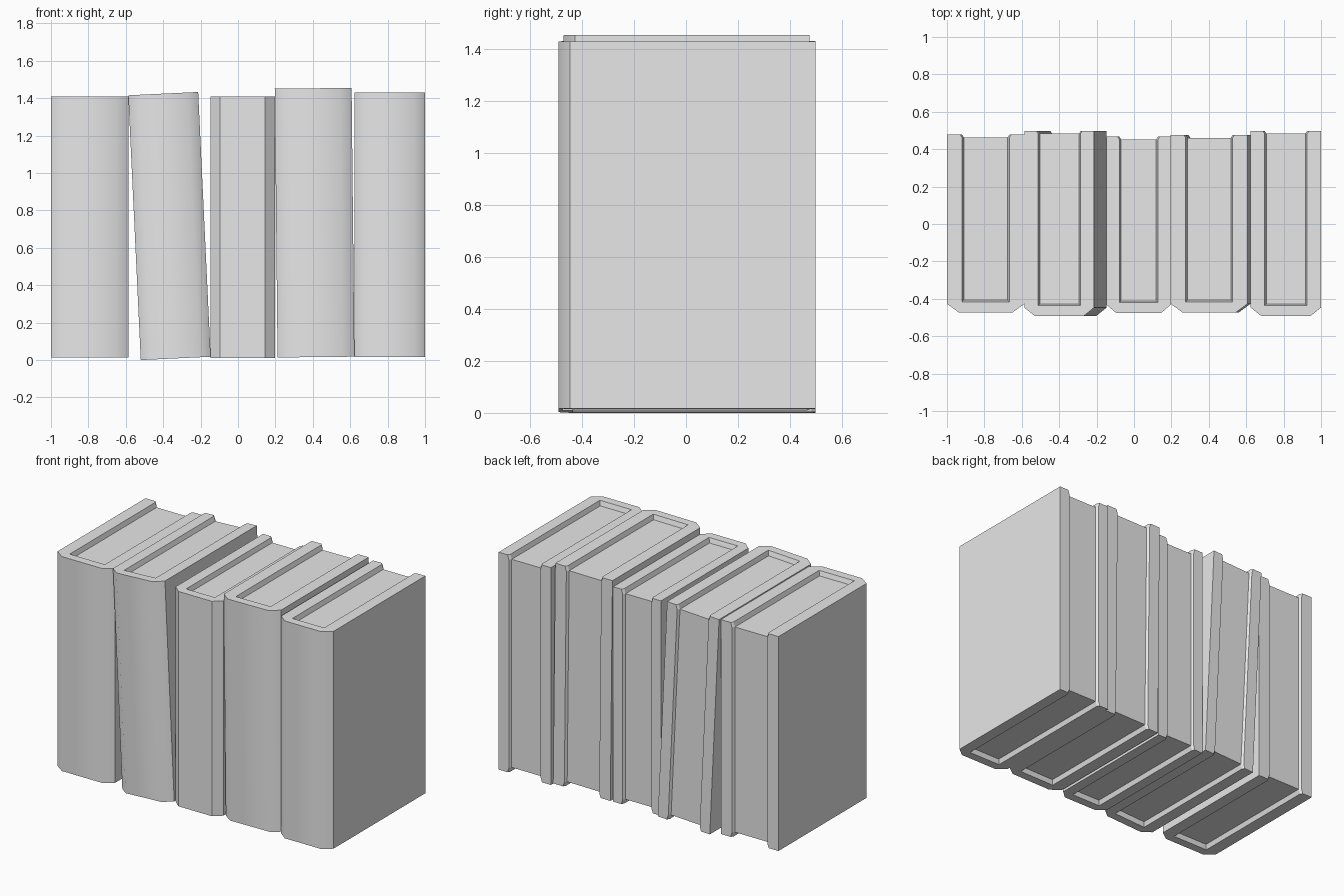
import bpy, bmesh, math

cube = bpy.data.objects.get("Cube")
if cube:
    bpy.data.objects.remove(cube, do_unlink=True)

grey = bpy.data.materials.new("light_grey")
grey.use_nodes = True
colour = (0.8, 0.8, 0.8, 1)
grey.diffuse_color = colour
grey.node_tree.nodes["Principled BSDF"].inputs["Base Color"].default_value = colour

RECESS = 0.03    # depth of the pages below the cover rim
SLOPE = 0.01     # inward slant of the rim
BACK = 0.015     # depth of the pages behind the cover edges
SPINE = 0.055    # spine thickness


def make_object(name, bm, x, z, lean):
    bmesh.ops.recalc_face_normals(bm, faces=bm.faces)
    # Smooth only the rounded spine; keep the cover corners crisp
    for face in bm.faces:
        face.smooth = name.endswith("cover") and face.normal.y < -0.3
    for edge in bm.edges:
        edge.smooth = edge.calc_face_angle(0) < math.radians(40)
    mesh = bpy.data.meshes.new(name)
    bm.to_mesh(mesh)
    bm.free()
    mesh.materials.append(grey)
    obj = bpy.data.objects.new(name, mesh)
    bpy.context.collection.objects.link(obj)
    obj.location = (x, 0, z)
    obj.rotation_euler.y = math.radians(lean)


def loft(levels):
    """Join equal outlines, given as (z, points), into a closed solid."""
    bm = bmesh.new()
    rings = [[bm.verts.new((px, py, z)) for px, py in pts] for z, pts in levels]
    for low, high in zip(rings, rings[1:]):
        for i in range(len(low)):
            j = (i + 1) % len(low)
            bm.faces.new((low[i], low[j], high[j], high[i]))
    bm.faces.new(rings[0])
    bm.faces.new(rings[-1])
    return bm


def cover_outline(width, front, back, inset):
    """U-shaped section: two boards and a chamfered spine."""
    half = width / 2
    inner = half * 0.66 - inset
    right = [(half * 0.7, front), (half, front + 0.045), (half, back),
             (inner, back), (inner - SLOPE, back - BACK),
             (inner - SLOPE, front + SPINE + inset)]
    return right + [(-px, py) for px, py in reversed(right)]


def make_book(name, x, z, width, height, front, back, lean):
    rim = cover_outline(width, front, back, 0)
    body = cover_outline(width, front, back, SLOPE)
    cover = loft([(0, rim), (RECESS, body), (height - RECESS, body), (height, rim)])
    make_object(name + "_cover", cover, x, z, lean)

    # Page block fills the space between the boards
    half = width * 0.33 - SLOPE
    y0, y1 = front + SPINE, back - BACK
    block = [(-half, y0), (half, y0), (half, y1), (-half, y1)]
    pages = loft([(RECESS, block), (height - RECESS, block)])
    make_object(name + "_pages", pages, x, z, lean)


# name, x, z, width, height, front, back, lean in degrees
books = [
    ("first_book", -0.793, 0.013, 0.414, 1.395, -0.472, 0.478, 0),
    ("second_book", -0.333, 0.009, 0.374, 1.417, -0.492, 0.498, -2.7),
    ("third_book", 0.025, 0.01, 0.344, 1.398, -0.476, 0.467, 0),
    ("fourth_book", 0.417, 0.016, 0.411, 1.437, -0.472, 0.476, -0.6),
    ("fifth_book", 0.812, 0.016, 0.376, 1.414, -0.492, 0.498, 0),
]
for book in books:
    make_book(*book)
